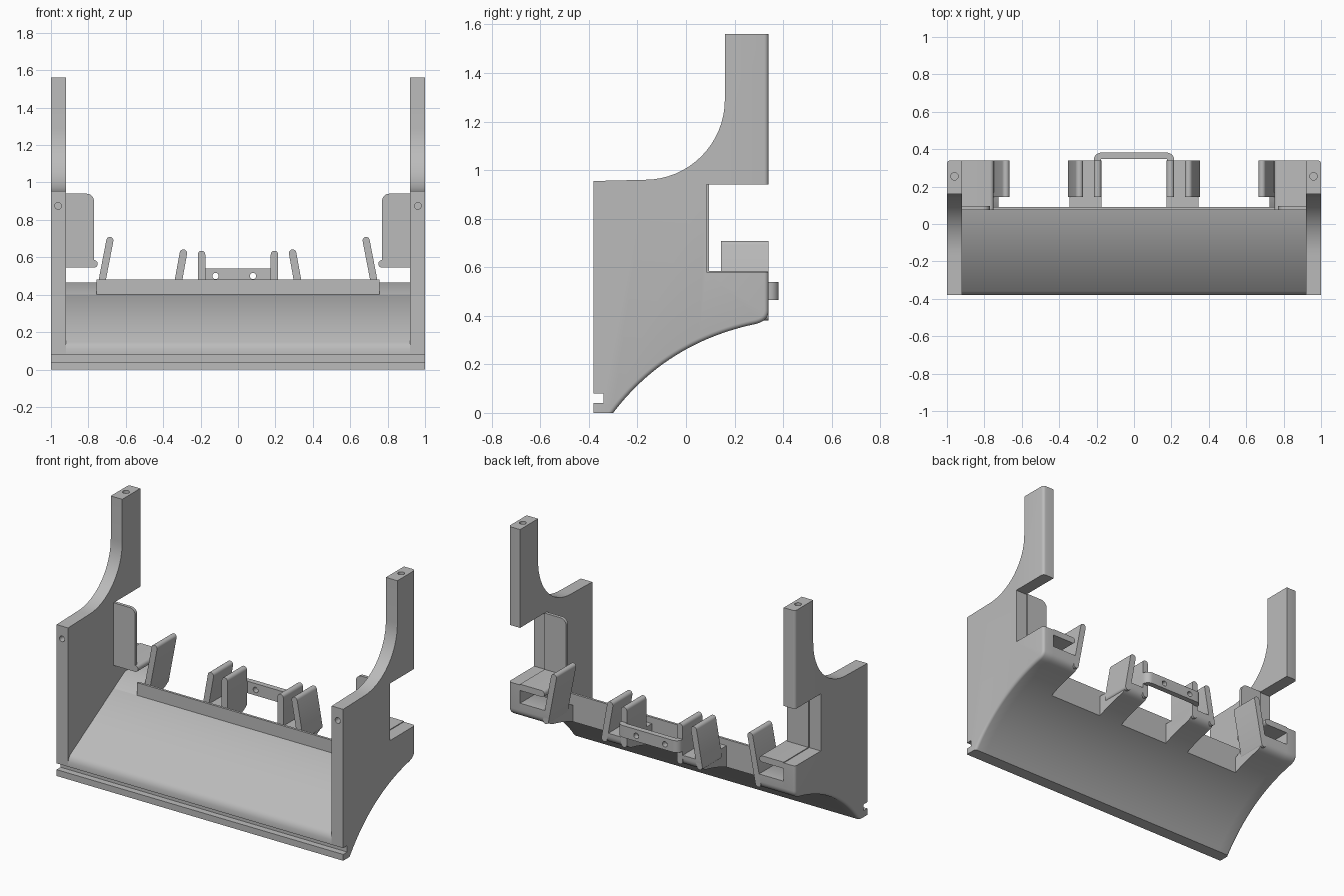
import bpy, bmesh, math
from mathutils import Vector

cube = bpy.data.objects.get("Cube")
if cube:
    bpy.data.objects.remove(cube, do_unlink=True)

grey = bpy.data.materials.new("plain_grey")
grey.use_nodes = True
grey.diffuse_color = (0.5, 0.5, 0.5, 1)
grey.node_tree.nodes["Principled BSDF"].inputs["Base Color"].default_value = (0.5, 0.5, 0.5, 1)


def bezier(a, b, c, n):
    """Quadratic curve points."""
    a, b, c = Vector(a), Vector(b), Vector(c)
    return [tuple(a * (1 - t) ** 2 + b * 2 * t * (1 - t) + c * t * t)
            for t in (i / n for i in range(n + 1))]


def arc(cx, cz, r, a0, a1, n=10):
    return [(cx + r * math.cos(math.radians(a0 + (a1 - a0) * i / n)),
             cz + r * math.sin(math.radians(a0 + (a1 - a0) * i / n))) for i in range(n + 1)]


def prism(name, pts, axis, lo, hi, round_edge=None, radius=0.0, mirror=False):
    """Extrude a 2D profile along an axis between lo and hi."""
    place = {"x": lambda p, d: (d, p[0], p[1]),
             "y": lambda p, d: (p[0], d, p[1]),
             "z": lambda p, d: (p[0], p[1], d)}[axis]
    bm = bmesh.new()
    a = [bm.verts.new(place(p, lo)) for p in pts]
    b = [bm.verts.new(place(p, hi)) for p in pts]
    bm.faces.new(a)
    bm.faces.new(b)
    for i in range(len(pts)):
        j = (i + 1) % len(pts)
        bm.faces.new((a[i], a[j], b[j], b[i]))
    bmesh.ops.recalc_face_normals(bm, faces=bm.faces)
    if round_edge:
        edges = [e for e in bm.edges if round_edge(e.verts[0].co, e.verts[1].co)]
        bmesh.ops.bevel(bm, geom=edges, offset=radius, segments=4, profile=0.5,
                        affect="EDGES", clamp_overlap=False)
    mesh = bpy.data.meshes.new(name)
    bm.to_mesh(mesh)
    bm.free()
    mesh.materials.append(grey)
    ob = bpy.data.objects.new(name, mesh)
    bpy.context.collection.objects.link(ob)
    if mirror:
        ob.modifiers.new("mirror", "MIRROR").use_axis = (True, False, False)
    return ob


def box(name, x0, x1, y0, y1, z0, z1, **kw):
    return prism(name, [(x0, y0), (x1, y0), (x1, y1), (x0, y1)], "z", z0, z1, **kw)


def finger(name, x0, z0, x1, z1, w, y0, y1):
    """Upright plate with rounded ends, leaning from (x0, z0) to (x1, z1)."""
    lean = math.degrees(math.atan2(z1 - z0, x1 - x0))
    pts = arc(x1, z1, w / 2, lean - 90, lean + 90) + arc(x0, z0, w / 2, lean + 90, lean + 270)
    return prism(name, pts, "y", y0, y1, mirror=True)


def cut(ob, cutters):
    for c in cutters:
        m = ob.modifiers.new("hole", "BOOLEAN")
        m.operation, m.object, m.solver = "DIFFERENCE", c, "EXACT"
        c.hide_render = True
        c.hide_viewport = True


# Shared curved underside, running from the front foot to the back
underside = bezier((-0.30, 0), (-0.08, 0.29), (0.29, 0.367), 24)
heel = bezier((0.34, 0.42), (0.34, 0.38), (0.29, 0.367), 6)
foot = [(-0.38, 0), (-0.38, 0.04), (-0.34, 0.04), (-0.34, 0.08), (-0.38, 0.08)]


def under_from(y0):
    """Underside points behind y0, ordered front to back."""
    for p, q in zip(underside, underside[1:]):
        if p[0] <= y0 < q[0]:
            t = (y0 - p[0]) / (q[0] - p[0])
            return [(y0, p[1] + t * (q[1] - p[1]))] + [u for u in underside if u[0] > y0 + 0.001]


def under_to(y0):
    return [u for u in underside if u[0] < y0 - 0.001] + under_from(y0)[:1]


# Side walls with tall back posts
wall = foot + [(-0.38, 0.955)] + arc(-0.17, 1.29, 0.33, -90, 0, 16)
wall += [(0.16, 1.56), (0.34, 1.56), (0.34, 0.94), (0.085, 0.94), (0.085, 0.58), (0.34, 0.58)]
wall += heel + underside[-2::-1]


def outer_back_edge(p, q):
    if min(p.x, q.x) < 0.999:
        return False
    upright = min(p.y, q.y) > 0.339
    below = all(v.z < 0.425 and v.y > -0.301 for v in (p, q))
    return upright or below


side_wall = prism("side_wall", wall, "x", 0.92, 1.0, outer_back_edge, 0.018, mirror=True)
side_wall.modifiers.clear()
cut(side_wall, [prism("front_hole_cutter", arc(0.962, 0.875, 0.018, 0, 345, 23), "y", -0.5, -0.28),
                prism("post_hole_cutter", arc(0.96, 0.255, 0.02, 0, 345, 23), "z", 1.42, 1.7)])
side_wall.modifiers.new("mirror", "MIRROR").use_axis = (True, False, False)

# Sloping trough with front foot, and the raised back lip
trough = foot + [(-0.38, 0.11), (-0.372, 0.13), (-0.36, 0.147), (0.075, 0.40), (0.09, 0.40)]
trough += under_to(0.09)[::-1]
prism("trough", trough, "x", -0.92, 0.92)
box("back_lip", -0.757, 0.757, 0.075, 0.09, 0.395, 0.48)

# Outer clips: base, shelf, upright tab and leaning finger
base = [(0.075, 0.40), (0.187, 0.465), (0.34, 0.465)] + heel + under_from(0.075)[-2::-1]
prism("outer_clip_base", base, "x", 0.725, 0.92, mirror=True)
shelf = [(0.92, 0.545), (0.92, 0.585)] + arc(0.77, 0.565, 0.02, 90, 270)
prism("clip_shelf", shelf, "y", 0.075, 0.34, mirror=True)
tab = [(0.92, 0.56), (0.92, 0.94)] + arc(0.81, 0.90, 0.04, 90, 180) + [(0.77, 0.56)]
prism("upright_tab", tab, "y", 0.075, 0.095, mirror=True)
finger("outer_finger", 0.741, 0.40, 0.685, 0.69, 0.038, 0.145, 0.34)

# Middle clips: base with one straight and one leaning finger
base = [(0.085, 0.44), (0.34, 0.44)] + heel + under_from(0.085)[-2::-1]
prism("middle_clip_base", base, "x", 0.175, 0.345, mirror=True)
finger("straight_finger", 0.195, 0.40, 0.195, 0.615, 0.04, 0.145, 0.34)
finger("leaning_finger", 0.332, 0.40, 0.292, 0.622, 0.04, 0.145, 0.34)

# Strap joining the two middle clips, with two holes
strap_path = [(0.215, 0.32)] + arc(0.175, 0.342, 0.04, 0, 90, 6)
strap_path += arc(-0.175, 0.342, 0.04, 90, 180, 6) + [(-0.215, 0.32), (-0.177, 0.32), (-0.177, 0.347),
                                                      (0.177, 0.347), (0.177, 0.32)]
strap = prism("rear_strap", strap_path, "z", 0.465, 0.54)
cut(strap, [prism("strap_hole_cutter", arc(x, 0.50, 0.017, 0, 345, 23), "y", 0.3, 0.45)
            for x in (-0.12, 0.08)])

# Apply modifiers, then shade smooth while keeping hard edges
parts = [o for o in bpy.context.scene.objects
         if o.type == "MESH" and not o.hide_render and grey.name in o.data.materials]
for ob in parts:
    bpy.ops.object.select_all(action="DESELECT")
    bpy.context.view_layer.objects.active = ob
    ob.select_set(True)
    for m in list(ob.modifiers):
        bpy.ops.object.modifier_apply(modifier=m.name)
    bpy.ops.object.shade_smooth_by_angle(angle=math.radians(32))
for ob in [o for o in bpy.context.scene.objects if "cutter" in o.name]:
    bpy.data.objects.remove(ob, do_unlink=True)
